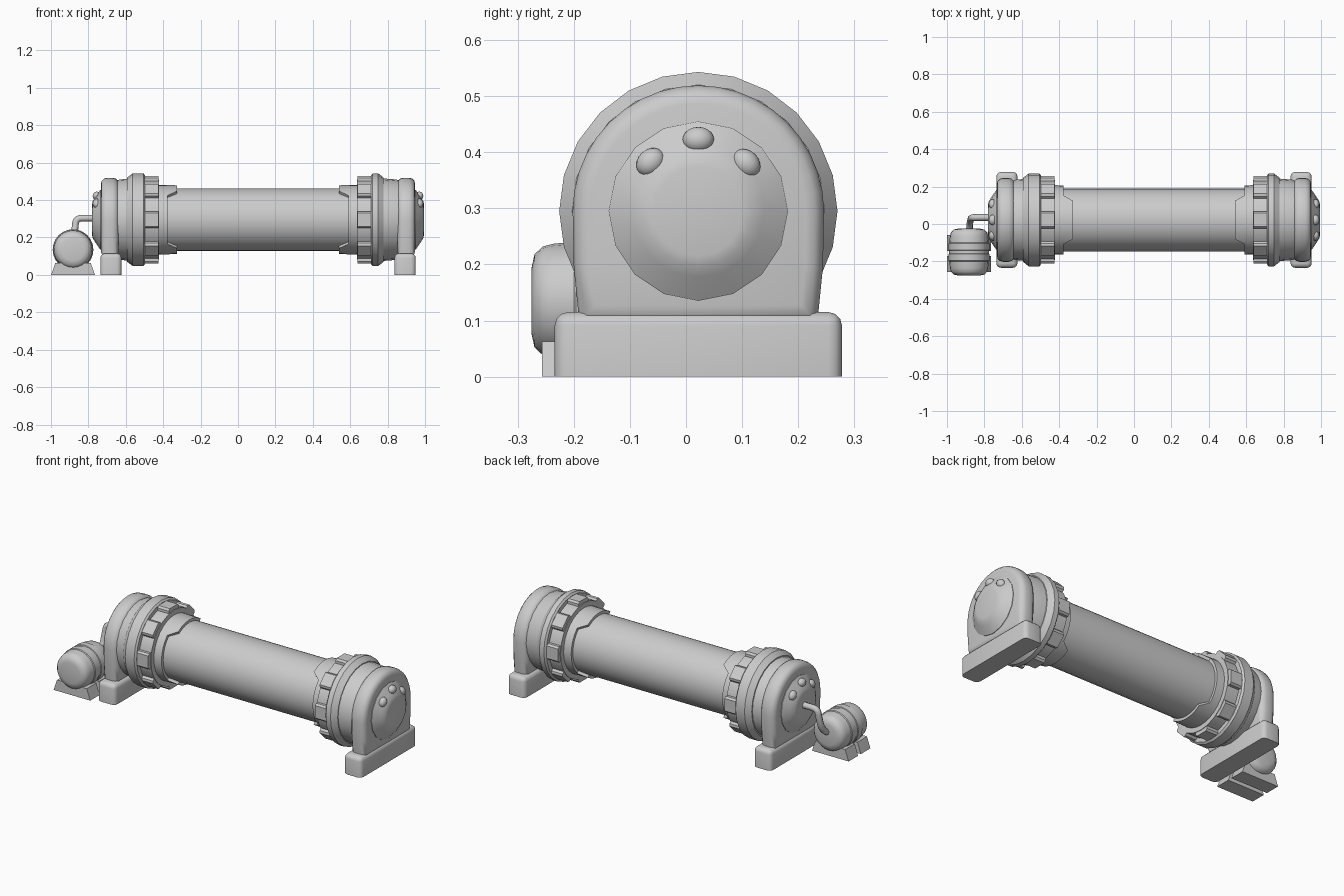
import bpy, bmesh, math
from mathutils import Vector, Matrix

if "Cube" in bpy.data.objects:
    bpy.data.objects.remove(bpy.data.objects["Cube"])

CX, CY, CZ = 0.107, 0.022, 0.295   # middle of the long drum axis


def finish(name, bm, angle=35):
    bmesh.ops.recalc_face_normals(bm, faces=bm.faces[:])
    mesh = bpy.data.meshes.new(name)
    bm.to_mesh(mesh)
    bm.free()
    ob = bpy.data.objects.new(name, mesh)
    bpy.context.collection.objects.link(ob)
    bpy.ops.object.select_all(action='DESELECT')
    ob.select_set(True)
    bpy.context.view_layer.objects.active = ob
    bpy.ops.object.shade_smooth_by_angle(angle=math.radians(angle))
    return ob


def lathe(name, profile, place, sides=24, angle=35, wave=None):
    """Revolve (distance, radius) points; place(d, u, v) maps to world."""
    bm = bmesh.new()
    rings = []
    for i, (d, r) in enumerate(profile):
        ring = []
        for k in range(sides):
            a = 2 * math.pi * k / sides
            dd = d + (wave(a) if wave and i < 2 else 0)
            ring.append(bm.verts.new(place(dd, r * math.cos(a), r * math.sin(a))))
        rings.append(ring)
    for a, b in zip(rings, rings[1:]):
        for k in range(sides):
            n = (k + 1) % sides
            bm.faces.new((a[k], a[n], b[n], b[k]))
    bm.faces.new(rings[0])
    bm.faces.new(rings[-1])
    return finish(name, bm, angle)


def prism(name, outline, place, d0, d1, bevel=0, keep=lambda e: True, angle=35):
    """Extrude a (u, v) outline from d0 to d1 and round chosen edges."""
    bm = bmesh.new()
    a = [bm.verts.new(place(d0, u, v)) for u, v in outline]
    b = [bm.verts.new(place(d1, u, v)) for u, v in outline]
    n = len(a)
    bm.faces.new(a)
    bm.faces.new(b)
    for k in range(n):
        bm.faces.new((a[k], a[(k + 1) % n], b[(k + 1) % n], b[k]))
    bmesh.ops.recalc_face_normals(bm, faces=bm.faces[:])
    if bevel:
        edges = [e for e in bm.edges if keep(e)]
        bmesh.ops.bevel(bm, geom=edges, offset=bevel, segments=3,
                        profile=0.5, affect='EDGES')
    return finish(name, bm, angle)


def rim_edge(e):   # front and back outlines of the arch only
    return abs(e.verts[0].co.x - e.verts[1].co.x) < 1e-5


def off_ground(e):
    return max(v.co.z for v in e.verts) > 0.001


def collar_wave(a):   # long tongues at top and bottom, short at the sides
    return 0.05 if abs(math.sin(a)) < 0.75 else 0.0


# Main drum
lathe("main_drum", [(-0.6, 0.168), (0.6, 0.168)],
      lambda d, u, v: (CX + d, CY + u, CZ + v), 32)

for side, s in (("left", -1), ("right", 1)):
    def axis(d, u, v, s=s):
        return Vector((CX + s * d, CY + u, CZ + v))

    # Collar with stepped edge, flange, large ring and bearing housing
    lathe(side + "_collar", [(0.433, 0.165), (0.433, 0.184), (0.54, 0.186), (0.54, 0.165)],
          axis, 32, wave=collar_wave)
    lathe(side + "_flange", [(0.53, 0.18), (0.53, 0.214), (0.61, 0.214), (0.61, 0.18)], axis)
    w = 0.70 if s < 0 else 0.672
    lathe(side + "_large_ring", [(0.604, 0.2), (0.604, 0.238), (0.613, 0.248),
                                 (w - 0.03, 0.248), (w, 0.225), (w, 0.2)], axis)
    lathe(side + "_housing", [(0.65, 0.18), (0.65, 0.222), (0.74, 0.215), (0.77, 0.205),
                              (0.77, 0.18)], axis)

    # Flange lugs
    for k in range(8):
        a = math.pi * k / 4
        c, n = math.cos(a), math.sin(a)
        box = [(0.2, -0.045), (0.223, -0.045), (0.234, -0.036),
               (0.234, 0.036), (0.223, 0.045), (0.2, 0.045)]
        prism(f"{side}_lug_{k}", [(p * c - q * n, p * n + q * c) for p, q in box],
              axis, 0.533, 0.604)

    # Arched upright with rounded rim
    arch = [(0.224 * math.cos(math.pi * k / 20), 0.224 * math.sin(math.pi * k / 20))
            for k in range(21)]
    arch += [(-0.222, -0.1), (-0.212, -0.2), (0.212, -0.2), (0.222, -0.1)]
    prism(side + "_arch", arch, axis, 0.745, 0.84, 0.032, rim_edge)

    # Base block
    prism(side + "_base", [(-0.256, -CZ), (0.256, -CZ), (0.256, 0.115 - CZ),
                           (-0.256, 0.115 - CZ)], axis, 0.73, 0.843, 0.024, off_ground)

    # Domed end cap and its three bolts
    lathe(side + "_end_cap", [(0.82, 0.16), (0.843, 0.16), (0.872, 0.118), (0.884, 0.098),
                              (0.888, 0.08)], axis, 16)
    for k, (u, v) in enumerate(((-0.085, 0.087), (0.0, 0.127), (0.085, 0.085))):
        bm = bmesh.new()
        bmesh.ops.create_uvsphere(bm, u_segments=16, v_segments=10, radius=1)
        turn = Matrix.Rotation(math.atan2(v, u) - math.pi / 2, 4, 'X')
        bm.transform(Matrix.Translation(axis(0.862, u, v)) @ turn
                     @ Matrix.Diagonal((0.022, 0.028, 0.023, 1)))
        finish(f"{side}_bolt_{k}", bm, 60)

# Small tank lying along y, with a raised middle band
TX, TY, TZ = -0.882, -0.15, 0.135


def tank_axis(d, u, v):
    return (TX + u, TY + d, TZ + v)


half = [(0.125, 0.06), (0.12, 0.083), (0.105, 0.097), (0.085, 0.102), (0.05, 0.105),
        (0.046, 0.109), (0.01, 0.109), (0.007, 0.106)]
lathe("tank", [(-d, r) for d, r in half] + [(d, r) for d, r in reversed(half)], tank_axis)

# Two tank feet
for k, (y0, y1) in enumerate(((-0.257, -0.17), (-0.145, -0.058))):
    prism(f"tank_foot_{k}", [(-0.117, -TZ), (0.117, -TZ), (0.095, 0.063 - TZ),
                             (-0.095, 0.063 - TZ)], tank_axis, y0 - TY, y1 - TY)

# Bent pipe from left end cap to the tank
path = bpy.data.curves.new("pipe", 'CURVE')
path.dimensions = '3D'
path.bevel_depth = 0.018
path.bevel_resolution = 2
path.resolution_u = 6
sp = path.splines.new('NURBS')
pts = [(-0.76, 0.035, 0.303), (-0.80, 0.035, 0.303), (-0.865, 0.035, 0.303),
       (-0.872, 0.03, 0.25), (-0.876, 0.015, 0.19), (-0.88, -0.02, 0.15), (-0.88, -0.06, 0.14)]
sp.points.add(len(pts) - 1)
for p, co in zip(sp.points, pts):
    p.co = (*co, 1)
sp.use_endpoint_u = True
sp.order_u = 3
bpy.context.collection.objects.link(bpy.data.objects.new("pipe", path))
